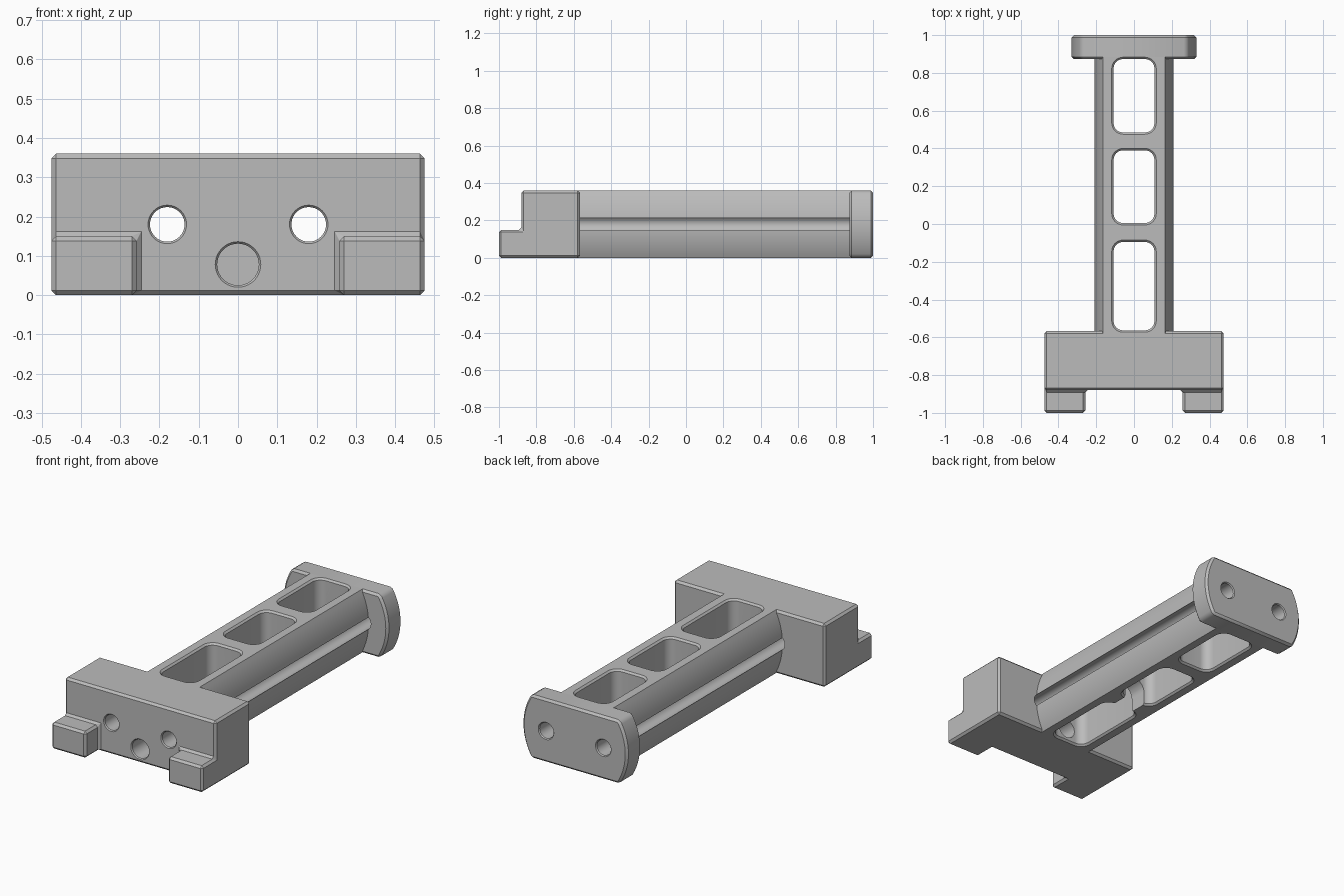
import bpy, bmesh
from math import sin, cos, pi, asin, radians
from mathutils import Vector

cube = bpy.data.objects.get("Cube")
if cube:
    bpy.data.objects.remove(cube, do_unlink=True)

grey = bpy.data.materials.new("plain_grey")
grey.use_nodes = True
grey.diffuse_color = (0.5, 0.5, 0.5, 1)
grey.node_tree.nodes["Principled BSDF"].inputs["Base Color"].default_value = (0.5, 0.5, 0.5, 1)

HEIGHT, MID = 0.36, 0.18
BLOCK_BACK, FLANGE_FRONT, BEVEL = -0.567, 0.873, 0.012


def loft(name, rings):
    """Skin a list of equal-length rings and cap both ends."""
    bm = bmesh.new()
    loops = [[bm.verts.new(p) for p in ring] for ring in rings]
    for a, b in zip(loops, loops[1:]):
        for i in range(len(a)):
            j = (i + 1) % len(a)
            bm.faces.new((a[i], a[j], b[j], b[i]))
    bm.faces.new(loops[0])
    bm.faces.new(loops[-1])
    bmesh.ops.recalc_face_normals(bm, faces=bm.faces)
    mesh = bpy.data.meshes.new(name)
    bm.to_mesh(mesh)
    bm.free()
    mesh.materials.append(grey)
    ob = bpy.data.objects.new(name, mesh)
    bpy.context.collection.objects.link(ob)
    return ob


def along_y(name, profile, stations):
    return loft(name, [[(x, y, z) for x, z in profile] for y in stations])


def barrel(half_width, radius, steps=16):
    """Flat top and bottom with arced sides."""
    a = asin(MID / radius)
    arc = [-a + 2 * a * i / steps for i in range(steps + 1)]
    right = [(half_width - radius + radius * cos(t), MID + radius * sin(t)) for t in arc]
    return right + [(-x, z) for x, z in reversed(right)]


def bore(name, x, z, stations):
    """Round cutter along y from (y, radius) pairs."""
    angles = [2 * pi * i / 40 for i in range(40)]
    return loft(name, [[(x + r * cos(t), y, z + r * sin(t)) for t in angles] for y, r in stations])


def rounded_rect(hx, y0, y1, radius, z):
    ring = []
    for k, (sx, sy) in enumerate(((1, 1), (-1, 1), (-1, -1), (1, -1))):
        cx = sx * (hx - radius)
        cy = (y1 - radius) if sy > 0 else (y0 + radius)
        for i in range(9):
            t = (k + i / 8) * pi / 2
            ring.append((cx + radius * cos(t), cy + radius * sin(t), z))
    return ring


def cut(ob, cutter):
    mod = ob.modifiers.new("cut", 'BOOLEAN')
    mod.operation, mod.solver, mod.object = 'DIFFERENCE', 'EXACT', cutter
    cutter.hide_render = True


def soften(ob):
    mod = ob.modifiers.new("edges", 'BEVEL')
    mod.width, mod.segments = BEVEL, 1
    mod.limit_method, mod.angle_limit = 'ANGLE', radians(40)


# Base block: stepped side profile, with the gap between the feet removed
step = [(-1, 0), (BLOCK_BACK, 0), (BLOCK_BACK, HEIGHT), (-0.88, HEIGHT), (-0.88, 0.15), (-1, 0.15)]
base = loft("base_block", [[(x, y, z) for y, z in step] for x in (-0.475, 0.475)])
gap = along_y("foot_gap_cutter", [(-0.258, -0.1), (0.258, -0.1), (0.258, 0.3), (-0.258, 0.3)], (-1.1, -0.88))
cut(base, gap)
soften(base)

# Beam reaches just into the bevels at both ends
beam = along_y("beam", barrel(0.21, 0.38), (BLOCK_BACK - BEVEL, FLANGE_FRONT + BEVEL))

# End flange: a disc with flat top and bottom
flange = along_y("end_flange", barrel(0.33, 0.33), (FLANGE_FRONT, 1))
soften(flange)

# Weight-saving pockets with chamfered rims
cutters = [gap]
shared = []
for y0, y1 in ((-0.563, -0.095), (0.005, 0.39), (0.485, 0.873)):
    rings = []
    for z, grow in ((-0.02, 0.03), (0.01, 0), (HEIGHT - 0.01, 0), (HEIGHT + 0.02, 0.03)):
        rings.append(rounded_rect(0.108 + grow, y0 - grow, y1 + grow, 0.05 + grow, z))
    shared.append(loft("pocket_cutter", rings))

# Rod bores run the full length and open the sides of the beam
for x in (-0.18, 0.18):
    shared.append(bore("rod_bore_cutter", x, MID,
                       [(-1.1, 0.049), (-0.88, 0.049), (-0.874, 0.044),
                        (0.994, 0.044), (1, 0.049), (1.1, 0.049)]))

# Central bore through the block, and the slot under the first rib
shared.append(bore("centre_bore_cutter", 0, 0.078,
                   [(-1.1, 0.058), (-0.88, 0.058), (-0.874, 0.053), (-0.3, 0.053)]))
arch = [(0.065, -0.1)] + [(0.065 * cos(pi * i / 16), 0.078 + 0.065 * sin(pi * i / 16)) for i in range(17)]
slot = along_y("rib_slot_cutter", arch + [(-0.065, -0.1)], (-0.2, 0.1))

for part in (base, beam, flange):
    for cutter in shared:
        cut(part, cutter)
cut(beam, slot)
cutters += shared + [slot]

# Bake the modifiers, drop the cutters and shade
depsgraph = bpy.context.evaluated_depsgraph_get()
for part in (base, beam, flange):
    baked = bpy.data.meshes.new_from_object(part.evaluated_get(depsgraph))
    part.modifiers.clear()
    part.data = baked
for cutter in cutters:
    bpy.data.objects.remove(cutter, do_unlink=True)
for part in (base, beam, flange):
    bpy.ops.object.select_all(action='DESELECT')
    part.select_set(True)
    bpy.context.view_layer.objects.active = part
    bpy.ops.object.shade_smooth_by_angle(angle=radians(30))
